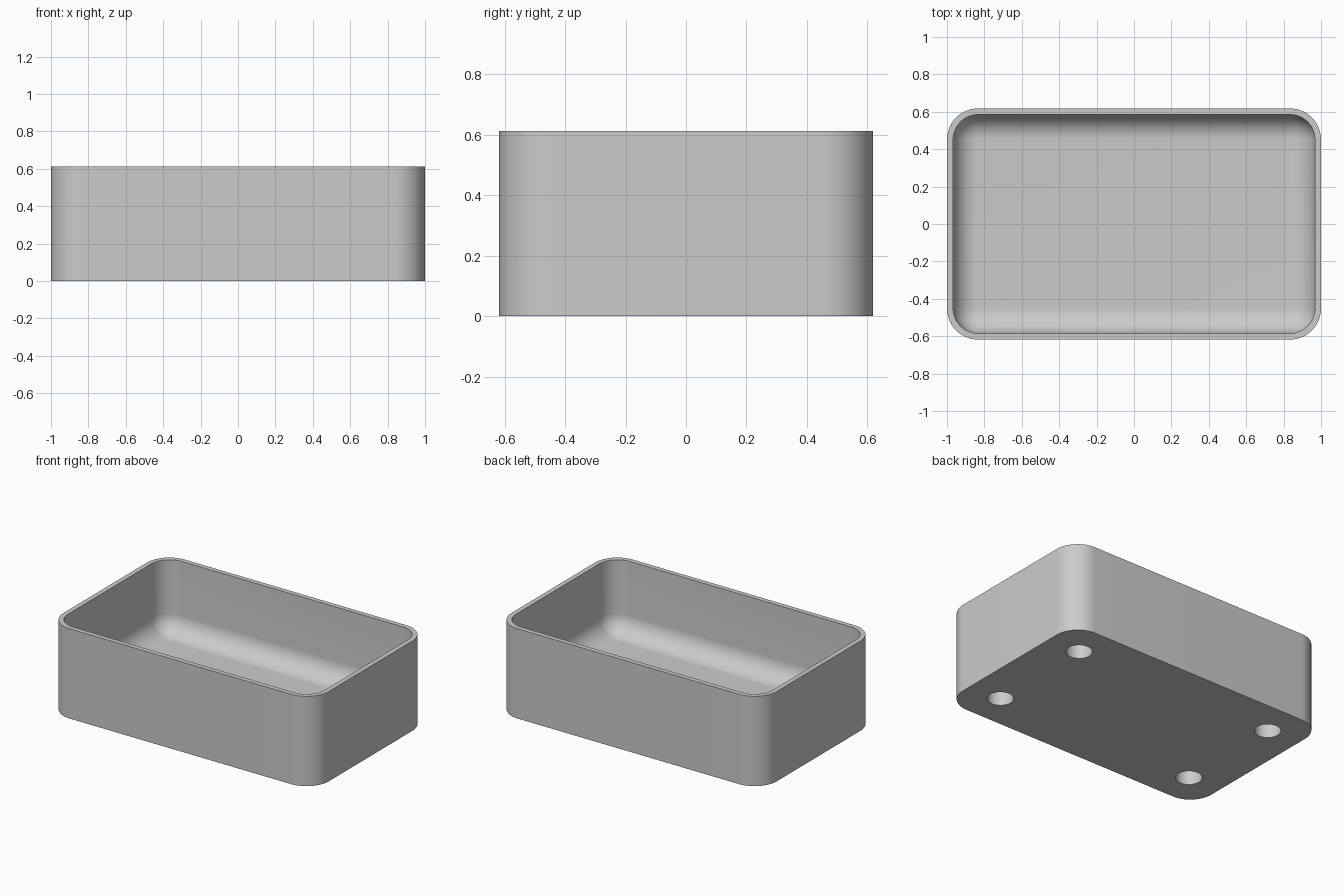
import bpy, bmesh
from math import sin, cos, pi

old = bpy.data.objects.get("Cube")
if old:
    bpy.data.objects.remove(old, do_unlink=True)

HALF_X, HALF_Y, HEIGHT = 1.0, 0.618, 0.612
CORNER, WALL, FLOOR, FILLET = 0.167, 0.033, 0.115, 0.132
HOLE_X, HOLE_Y, HOLE_R, HOLE_DEPTH = 0.76, 0.378, 0.082, 0.098
ARC = 16

grey = bpy.data.materials.new("plain grey")
grey.use_nodes = True
colour = (0.6, 0.6, 0.6, 1)
grey.diffuse_color = colour
grey.node_tree.nodes["Principled BSDF"].inputs["Base Color"].default_value = colour


def make_object(name, bm):
    bmesh.ops.recalc_face_normals(bm, faces=bm.faces)
    mesh = bpy.data.meshes.new(name)
    bm.to_mesh(mesh)
    bm.free()
    mesh.materials.append(grey)
    obj = bpy.data.objects.new(name, mesh)
    bpy.context.collection.objects.link(obj)
    return obj


def rounded_ring(bm, inset, z):
    """Rounded rectangle of vertices, moved inwards by inset."""
    r = CORNER - inset
    ring = []
    for quarter, (sx, sy) in enumerate([(1, 1), (-1, 1), (-1, -1), (1, -1)]):
        for i in range(ARC + 1):
            a = (quarter + i / ARC) * pi / 2
            ring.append(bm.verts.new((sx * (HALF_X - CORNER) + r * cos(a),
                                      sy * (HALF_Y - CORNER) + r * sin(a), z)))
    return ring


# Tray: outer wall, flat rim, inner wall and a rounded edge down to the floor
profile = [(0, 0), (0, HEIGHT), (WALL, HEIGHT)]
for i in range(ARC + 1):
    a = i / ARC * pi / 2
    profile.append((WALL + FILLET * (1 - cos(a)), FLOOR + FILLET * (1 - sin(a))))
bm = bmesh.new()
rings = [rounded_ring(bm, inset, z) for inset, z in profile]
for low, high in zip(rings, rings[1:]):
    for i in range(len(low)):
        j = (i + 1) % len(low)
        bm.faces.new((low[i], low[j], high[j], high[i]))
bm.faces.new(rings[0])
bm.faces.new(rings[-1])
tray = make_object("tray", bm)

# Four blind round holes in the underside
bm = bmesh.new()
for sx in (-1, 1):
    for sy in (-1, 1):
        made = bmesh.ops.create_cone(bm, cap_ends=True, segments=48, radius1=HOLE_R,
                                     radius2=HOLE_R, depth=2 * HOLE_DEPTH)
        bmesh.ops.translate(bm, verts=made["verts"], vec=(sx * HOLE_X, sy * HOLE_Y, 0))
cutter = make_object("hole_cutter", bm)
cutter.hide_render = True

cut = tray.modifiers.new("foot holes", "BOOLEAN")
cut.operation = "DIFFERENCE"
cut.solver = "EXACT"
cut.object = cutter
bpy.ops.object.select_all(action="DESELECT")
tray.select_set(True)
bpy.context.view_layer.objects.active = tray
bpy.ops.object.modifier_apply(modifier=cut.name)
bpy.data.objects.remove(cutter, do_unlink=True)
bpy.ops.object.shade_smooth_by_angle(angle=pi / 6)
